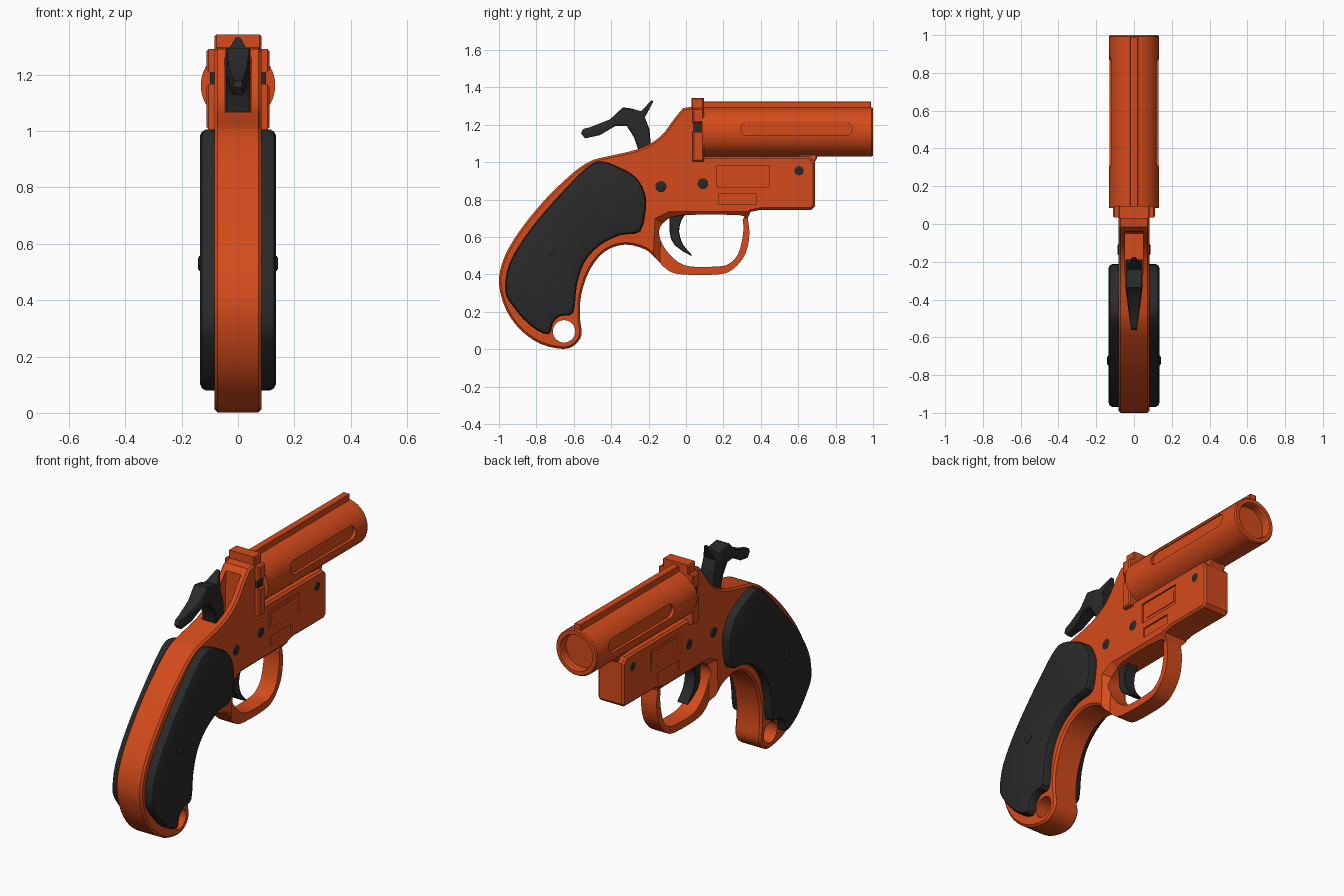
import bpy, bmesh, math
from mathutils import Vector

if "Cube" in bpy.data.objects:
    bpy.data.objects.remove(bpy.data.objects["Cube"])


def material(name, rgb):
    m = bpy.data.materials.new(name)
    m.diffuse_color = (*rgb, 1)
    m.use_nodes = True
    m.node_tree.nodes["Principled BSDF"].inputs["Base Color"].default_value = m.diffuse_color
    return m


ORANGE = material("safety orange", (0.66, 0.07, 0.011))
BLACK = material("matte black", (0.0225, 0.0225, 0.0225))


def finish(bm, name, mat):
    bmesh.ops.recalc_face_normals(bm, faces=bm.faces)
    me = bpy.data.meshes.new(name)
    bm.to_mesh(me)
    bm.free()
    ob = bpy.data.objects.new(name, me)
    bpy.context.collection.objects.link(ob)
    me.materials.append(mat)
    return ob


def smooth(pts, n=3, closed=False):
    """Catmull-Rom refinement of a (y, z) outline."""
    v = [Vector(p) for p in pts]
    k = len(v)
    get = (lambda i: v[i % k]) if closed else (lambda i: v[max(0, min(k - 1, i))])
    out = []
    for i in range(k if closed else k - 1):
        a, b, c, d = get(i - 1), get(i), get(i + 1), get(i + 2)
        for j in range(n):
            t = j / n
            out.append(0.5 * (2 * b + (c - a) * t + (2 * a - 5 * b + 4 * c - d) * t * t
                              + (3 * b - a - 3 * c + d) * t ** 3))
    return out if closed else out + [v[-1]]


def inset(pts, d):
    """Move a closed outline inward by d."""
    v = [Vector(p) for p in pts]
    k = len(v)
    area = sum(v[i - 1].x * v[i].y - v[i].x * v[i - 1].y for i in range(k))
    s = 1 if area > 0 else -1
    out = []
    for i in range(k):
        e1, e2 = (v[i] - v[i - 1]).normalized(), (v[(i + 1) % k] - v[i]).normalized()
        n1, n2 = Vector((-e1.y, e1.x)) * s, Vector((-e2.y, e2.x)) * s
        m = (n1 + n2).normalized()
        out.append(v[i] + m * d / max(0.6, m.dot(n1)))
    return out


def prism(name, pts, rings, mat, width=None):
    """Side profile (y, z) carried through rings of (x, inset)."""
    bm = bmesh.new()
    loops = [[bm.verts.new((x * (width(p) if width else 1), q.x, q.y))
              for p, q in zip(pts, inset(pts, d))] for x, d in rings]
    k = len(pts)
    for a, b in zip(loops, loops[1:]):
        for i in range(k):
            bm.faces.new((a[i], a[(i + 1) % k], b[(i + 1) % k], b[i]))
    caps = [bm.faces.new(loops[0][::-1]), bm.faces.new(loops[-1])]
    bm.normal_update()
    bmesh.ops.triangulate(bm, faces=caps)
    return finish(bm, name, mat)


def slab(name, pts, half, mat, ch=0.008, width=None):
    return prism(name, pts, [(-half, ch), (ch - half, 0), (half - ch, 0), (half, ch)], mat, width)


def rect(y0, y1, z0, z1):
    return [(y0, z0), (y1, z0), (y1, z1), (y0, z1)]


def disc(y, z, r, n=24):
    return [(y + r * math.cos(2 * math.pi * i / n), z + r * math.sin(2 * math.pi * i / n)) for i in range(n)]


def cut(ob, pts, *rings):
    c = prism("cutter", pts, rings, ob.data.materials[0])
    c.hide_render = True
    m = ob.modifiers.new("cut", 'BOOLEAN')
    m.operation, m.solver, m.object = 'DIFFERENCE', 'EXACT', c
    bpy.context.view_layer.objects.active = ob
    bpy.ops.object.modifier_apply(modifier=m.name)
    bpy.data.objects.remove(c)


# Frame: grip, receiver and trigger guard in one outline
curve = smooth([
    (.33, .70), (.339, .615), (.317, .508), (.248, .426), (.166, .40), (-.016, .40), (-.096, .422),
    (-.166, .49), (-.22, .535), (-.326, .56), (-.433, .524), (-.513, .428), (-.56, .294),
    (-.567, .17), (-.558, .08), (-.594, .024), (-.658, .002), (-.78, .03), (-.888, .107),
    (-.963, .214), (-1.0, .35), (-.98, .47), (-.92, .588), (-.834, .706), (-.727, .829),
    (-.594, .952), (-.513, 1.005), (-.45, 1.025), (-.257, 1.07), (-.14, 1.135), (-.065, 1.23),
    (-.015, 1.29)])
frame = slab("frame", curve + [Vector(p) for p in (
    (.05, 1.30), (.06, 1.03), (.66, 1.03), (.69, 1.0), (.69, .765), (.67, .746), (.40, .746), (.345, .735))],
    .083, ORANGE, .011)
# Trigger opening, lanyard hole, hammer slot
cut(frame, smooth([(.285, .717), (.303, .69), (.305, .615), (.278, .508), (.225, .455), (.166, .443),
                   (.02, .443), (-.06, .48), (-.123, .556), (-.144, .63), (-.112, .685),
                   (-.02, .717)], 3, True), (-.2, 0), (.2, 0))
cut(frame, disc(-.652, .096, .06), (-.2, 0), (.2, 0))
cut(frame, [(-.27, .98), (-.05, .98), (-.04, 1.275), (-.06, 1.4), (-.27, 1.4)], (-.048, 0), (.048, 0))
for s in (1, -1):
    # Guard is narrower than the receiver, with a sloped transition
    cut(frame, [(-.17, .34), (-.175, .50), (-.165, .70), (-.09, .737), (.42, .737), (.42, .34)],
        (s * .05, .035), (s * .083, 0), (s * .2, 0))
    # Shallow side recesses
    for r in (rect(.166, .444, .866, .984), rect(.176, .374, .775, .83)):
        cut(frame, r, (s * .073, 0), (s * .2, 0))
    prism("label_plate", rect(.19, .42, .89, .96), [(s * .07, 0), (s * .077, 0)], ORANGE)

# Breech block with side lugs and hinge pins
slab("breech_block", rect(.03, .095, 1.0, 1.343), .083, ORANGE, .006)
for s in (1, -1):
    for z0, z1 in ((1.005, 1.165), (1.21, 1.29)):
        prism("breech_lug", rect(.035, .095, z0, z1),
              [(s * .07, 0), (s * .104, 0), (s * .111, .007)], ORANGE)
    prism("breech_pin", rect(.04, .088, 1.16, 1.215), [(s * .07, 0), (s * .1, 0)], BLACK)

# Barrel: turned shape with a shallow bore
bm = bmesh.new()
N, CZ = 48, 1.162
prof = [(.132, .085), (.132, .993), (.126, 1.0), (.104, 1.0), (.1, .994), (.1, .95)]
body = [[bm.verts.new((r * math.cos(2 * math.pi * i / N), y, CZ + r * math.sin(2 * math.pi * i / N)))
         for i in range(N)] for r, y in prof]
for a, b in zip(body, body[1:]):
    for i in range(N):
        bm.faces.new((a[i], a[(i + 1) % N], b[(i + 1) % N], b[i]))
bm.faces.new(body[0])
bm.faces.new(body[-1])
barrel = finish(bm, "barrel", ORANGE)
slot = [(y + .038 * math.cos(a), 1.18 + .038 * math.sin(a))
        for y, a0 in ((.85, -90), (.332, 90))
        for a in (math.radians(a0 + 18 * i) for i in range(11))]
for s in (1, -1):
    cut(barrel, slot, (s * .113, 0), (s * .2, 0))

# Sighting rib and front hinge lug
slab("barrel_rib", rect(.09, .99, 1.27, 1.325), .022, ORANGE, .004)
slab("barrel_hinge_lug", [(.6, .98), (.675, .98), (.70, 1.02), (.70, 1.045), (.6, 1.06)], .05, ORANGE, .006)

# Grip panels
panel = smooth([
    (-.45, 1.005), (-.38, .984), (-.273, .925), (-.222, .84), (-.214, .76), (-.245, .63), (-.353, .61),
    (-.46, .556), (-.54, .47), (-.583, .348), (-.603, .195), (-.672, .178), (-.712, .139),
    (-.735, .08), (-.834, .128), (-.94, .25), (-.968, .33), (-.94, .47), (-.834, .64), (-.70, .80),
    (-.567, .94), (-.5, .993)], 3, True)
for s in (1, -1):
    prism("grip_panel", panel, [(s * .078, 0), (s * .115, 0), (s * .128, .007), (s * .134, .02)], BLACK)
    prism("grip_screw", disc(-.722, .53, .026, 16), [(s * .12, 0), (s * .138, 0), (s * .142, .008)], BLACK)
    # Frame screws
    for y, z, r in ((-.134, .87, .03), (.09, .886, .029), (.604, .955, .025)):
        prism("frame_screw", disc(y, z, r, 16), [(s * .07, 0), (s * .083, 0), (s * .087, .008)], BLACK)


# Hammer: spur narrows to the rear, striker tip narrows upward
def hammer_width(p):
    if p[1] > 1.30 and p[0] > -.25:
        return .2
    return min(1, .35 + .65 * max(0, (p[0] + .56) / .22))


slab("hammer", [
    (-.562, 1.155), (-.55, 1.178), (-.513, 1.187), (-.406, 1.23), (-.337, 1.294), (-.289, 1.287),
    (-.24, 1.273), (-.184, 1.332), (-.174, 1.325), (-.22, 1.24), (-.195, 1.176), (-.187, 1.08),
    (-.20, 1.0), (-.255, 1.0), (-.257, 1.07), (-.278, 1.134), (-.316, 1.193), (-.38, 1.193),
    (-.46, 1.145), (-.54, 1.128)], .045, BLACK, .005, hammer_width)

# Trigger
slab("trigger", smooth([
    (-.075, .75), (-.088, .63), (-.06, .556), (.022, .503), (.026, .512), (-.016, .56), (-.037, .63),
    (-.022, .695), (.01, .75)], 2, True), .035, BLACK, .004)

# Smooth shading with sharp edges kept
for ob in bpy.data.objects:
    ob.select_set(ob.type == 'MESH')
bpy.context.view_layer.objects.active = frame
bpy.ops.object.shade_smooth_by_angle(angle=math.radians(30))
